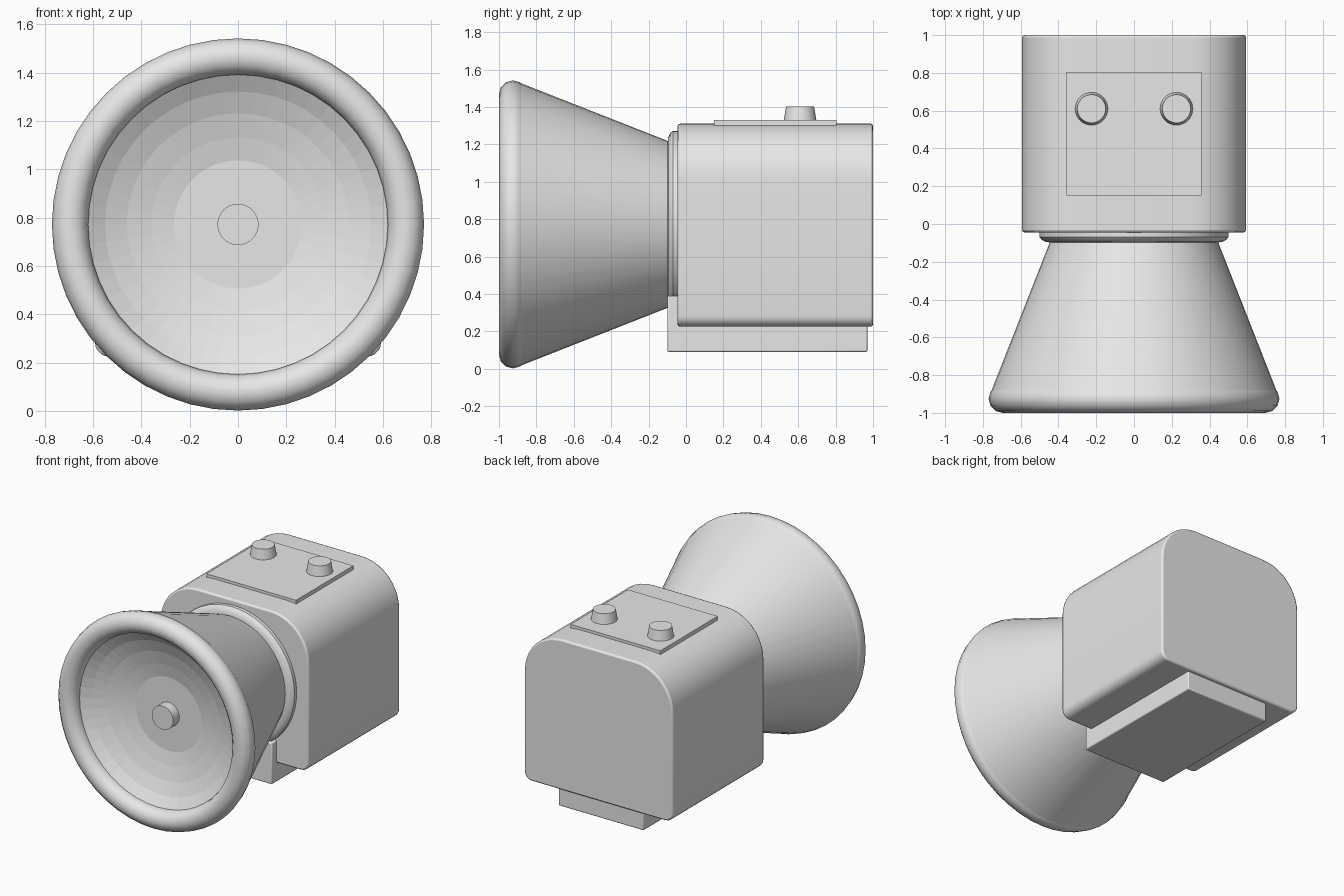
import bpy, bmesh, math
from mathutils import Vector

if "Cube" in bpy.data.objects:
    bpy.data.objects.remove(bpy.data.objects["Cube"])

AXIS_Z = 0.772

grey = bpy.data.materials.new("light grey")
grey.diffuse_color = (0.8, 0.8, 0.8, 1)
grey.use_nodes = True
grey.node_tree.nodes["Principled BSDF"].inputs["Base Color"].default_value = grey.diffuse_color


def finish(name, bm, bevel=0.0, segs=2, smooth=True):
    bmesh.ops.recalc_face_normals(bm, faces=bm.faces)
    me = bpy.data.meshes.new(name)
    bm.to_mesh(me)
    bm.free()
    ob = bpy.data.objects.new(name, me)
    bpy.context.collection.objects.link(ob)
    me.materials.append(grey)
    if bevel:
        m = ob.modifiers.new("bevel", 'BEVEL')
        m.width, m.segments, m.limit_method = bevel, segs, 'ANGLE'
        m.angle_limit = math.radians(50)
    if smooth:
        bpy.ops.object.select_all(action='DESELECT')
        ob.select_set(True)
        bpy.context.view_layer.objects.active = ob
        bpy.ops.object.shade_smooth_by_angle(angle=math.radians(35))
    return ob


def lathe(name, profile, n=48, closed=False, **kw):
    """Spin (radius, y) points around the horn axis; a zero radius closes the end."""
    bm = bmesh.new()
    rings = []
    for r, y in profile:
        if r == 0:
            rings.append([bm.verts.new((0, y, AXIS_Z))] * n)
        else:
            rings.append([bm.verts.new((r * math.sin(math.tau * i / n), y,
                                        AXIS_Z + r * math.cos(math.tau * i / n)))
                          for i in range(n)])
    pairs = list(zip(rings, rings[1:])) + ([(rings[-1], rings[0])] if closed else [])
    for a, b in pairs:
        for i in range(n):
            j = (i + 1) % n
            bm.faces.new(list(dict.fromkeys((a[i], a[j], b[j], b[i]))))
    return finish(name, bm, **kw)


def box(name, x, y, z, bevel):
    bm = bmesh.new()
    bmesh.ops.create_cube(bm, size=1)
    for v in bm.verts:
        v.co = Vector([(lo + hi) / 2 + c * (hi - lo)
                       for c, (lo, hi) in zip(v.co, (x, y, z))])
    return finish(name, bm, bevel)


def arc(cx, cz, r, a0, a1, n):
    return [(cx + r * math.cos(math.radians(a0 + (a1 - a0) * i / n)),
             cz + r * math.sin(math.radians(a0 + (a1 - a0) * i / n))) for i in range(n + 1)]


# housing: rounded outline, large radius on top, small below
W, Z0, Z1, R, S = 0.592, 0.225, 1.31, 0.30, 0.06
outline = (arc(W - R, Z1 - R, R, 0, 90, 10) + arc(R - W, Z1 - R, R, 90, 180, 10)
           + arc(S - W, Z0 + S, S, 180, 270, 5) + arc(W - S, Z0 + S, S, 270, 360, 5))
bm = bmesh.new()
face = bm.faces.new([bm.verts.new((x, -0.045, z)) for x, z in outline])
ext = bmesh.ops.extrude_face_region(bm, geom=[face])
bmesh.ops.translate(bm, vec=(0, 1.045, 0),
                    verts=[g for g in ext["geom"] if isinstance(g, bmesh.types.BMVert)])
# the start face survives extrusion only in some cases, so close open ends
bmesh.ops.holes_fill(bm, edges=[e for e in bm.edges if e.is_boundary], sides=0)
finish("housing", bm, 0.012)

# mounting foot and control plate
box("mounting_foot", (-0.34, 0.34), (-0.10, 0.97), (0.09, 0.39), 0.008)
box("control_plate", (-0.358, 0.358), (0.15, 0.805), (1.30, 1.33), 0)

# tapered knobs
for side, sx in (("left", -1), ("right", 1)):
    bm = bmesh.new()
    bmesh.ops.create_cone(bm, cap_ends=True, segments=32, radius1=0.088,
                          radius2=0.075, depth=0.08)
    bmesh.ops.translate(bm, vec=(sx * 0.225, 0.61, 1.362), verts=bm.verts)
    finish("knob_" + side, bm)

# neck ring between housing and horn
lathe("neck_ring", [(0, -0.03), (0.50, -0.03), (0.50, -0.07), (0.487, -0.085),
                    (0.465, -0.095), (0.43, -0.10), (0, -0.10)])

# horn shell
lathe("horn", [(0.762, -0.90), (0.75, -0.87), (0.445, -0.095), (0, -0.095)])

# rolled rim
lathe("rim", arc(0.695, -0.925, 0.075, 0, 330, 11), closed=True)

# shallow dish with a flat middle
lathe("dish", [(0.625, -0.92), (0.55, -0.875), (0.46, -0.838), (0.36, -0.81),
               (0.265, -0.79), (0, -0.79)], smooth=False)

# centre button
lathe("centre_button", [(0, -0.86), (0.085, -0.86), (0.085, -0.785), (0, -0.785)], n=32)
